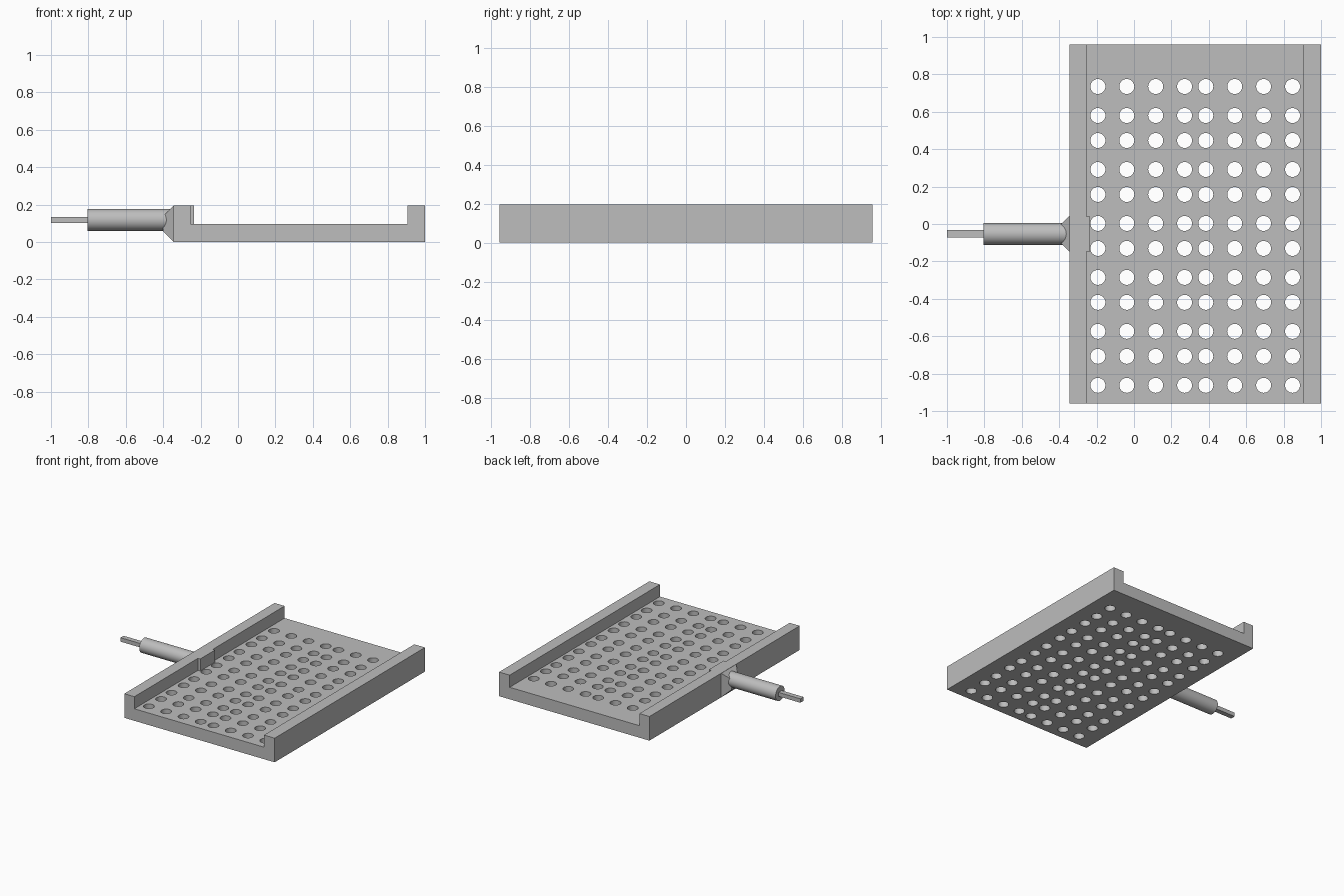
import bpy
import bmesh
from math import pi, radians
from mathutils import Matrix, Vector

if "Cube" in bpy.data.objects:
    bpy.data.objects.remove(bpy.data.objects["Cube"], do_unlink=True)

grey = bpy.data.materials.new("plain grey")
grey.use_nodes = True
COLOUR = (0.51, 0.51, 0.51, 1)
grey.diffuse_color = COLOUR
grey.node_tree.nodes["Principled BSDF"].inputs["Base Color"].default_value = COLOUR

HALF_LENGTH = 0.96
RIM, FLOOR = 0.195, 0.097
WALL = -0.345
HANDLE_Y, HANDLE_Z = -0.053, 0.118
SOCKET_HALF = 0.0935


def finish(name, bm):
    bmesh.ops.recalc_face_normals(bm, faces=bm.faces)
    mesh = bpy.data.meshes.new(name)
    bm.to_mesh(mesh)
    bm.free()
    obj = bpy.data.objects.new(name, mesh)
    bpy.context.collection.objects.link(obj)
    mesh.materials.append(grey)
    return obj


def smooth(obj):
    bpy.ops.object.select_all(action='DESELECT')
    obj.select_set(True)
    bpy.context.view_layer.objects.active = obj
    bpy.ops.object.shade_smooth_by_angle(angle=radians(30))


def box(name, low, high):
    low, high = Vector(low), Vector(high)
    bm = bmesh.new()
    bmesh.ops.create_cube(bm, size=1, matrix=Matrix.Translation((low + high) / 2)
                          @ Matrix.Diagonal((high - low).to_4d()))
    return finish(name, bm)


def add_cylinder(bm, radius, depth, matrix, sides):
    bmesh.ops.create_cone(bm, cap_ends=True, segments=sides, radius1=radius,
                          radius2=radius, depth=depth, matrix=matrix)


# Tray: channel profile with two side rails, extruded along y
profile = [(WALL, 0), (1, 0), (1, RIM), (0.905, RIM), (0.905, FLOOR),
           (-0.255, FLOOR), (-0.255, RIM), (WALL, RIM)]
bm = bmesh.new()
face = bm.faces.new([bm.verts.new((x, -HALF_LENGTH, z)) for x, z in profile])
ext = bmesh.ops.extrude_face_region(bm, geom=[face])
bmesh.ops.translate(bm, vec=(0, 2 * HALF_LENGTH, 0),
                    verts=[v for v in ext["geom"] if isinstance(v, bmesh.types.BMVert)])
tray = finish("perforated_tray", bm)

# Drain holes: two column groups, rows in close pairs
columns = [start + 0.1545 * i for start in (-0.193, 0.384) for i in range(4)]
rows = [0.735 - 0.2885 * i - gap for i in range(6) for gap in (0, 0.155)]
bm = bmesh.new()
for x in columns:
    for y in rows:
        add_cylinder(bm, 0.04, 0.3, Matrix.Translation((x, y, 0.05)), 32)
cutter = finish("hole_cutter", bm)
cutter.hide_render = True
cut = tray.modifiers.new("holes", 'BOOLEAN')
cut.operation = 'DIFFERENCE'
cut.solver = 'EXACT'
cut.object = cutter
bpy.context.view_layer.objects.active = tray
bpy.ops.object.modifier_apply(modifier=cut.name)
bpy.data.objects.remove(cutter, do_unlink=True)
smooth(tray)

# Inner backing plate behind the handle
box("handle_backing", (-0.256, HANDLE_Y - SOCKET_HALF, FLOOR),
    (-0.235, HANDLE_Y + SOCKET_HALF, RIM))

# Tapered square socket between rail and handle
bm = bmesh.new()
bmesh.ops.create_cone(bm, cap_ends=True, segments=4, radius1=0.0965 * 2 ** 0.5,
                      radius2=0.0415 * 2 ** 0.5, depth=0.055,
                      matrix=Matrix.Translation((WALL - 0.0275, HANDLE_Y, FLOOR))
                      @ Matrix.Rotation(-pi / 2, 4, 'Y') @ Matrix.Rotation(pi / 4, 4, 'Z'))
finish("handle_socket", bm)

# Round grip
bm = bmesh.new()
add_cylinder(bm, 0.0585, 0.455, Matrix.Translation((-0.5775, HANDLE_Y, HANDLE_Z))
             @ Matrix.Rotation(pi / 2, 4, 'Y'), 48)
smooth(finish("handle_grip", bm))

# Rectangular tang at the handle end
box("handle_tang", (-1, HANDLE_Y - 0.02, HANDLE_Z - 0.016),
    (-0.8, HANDLE_Y + 0.02, HANDLE_Z + 0.016))
